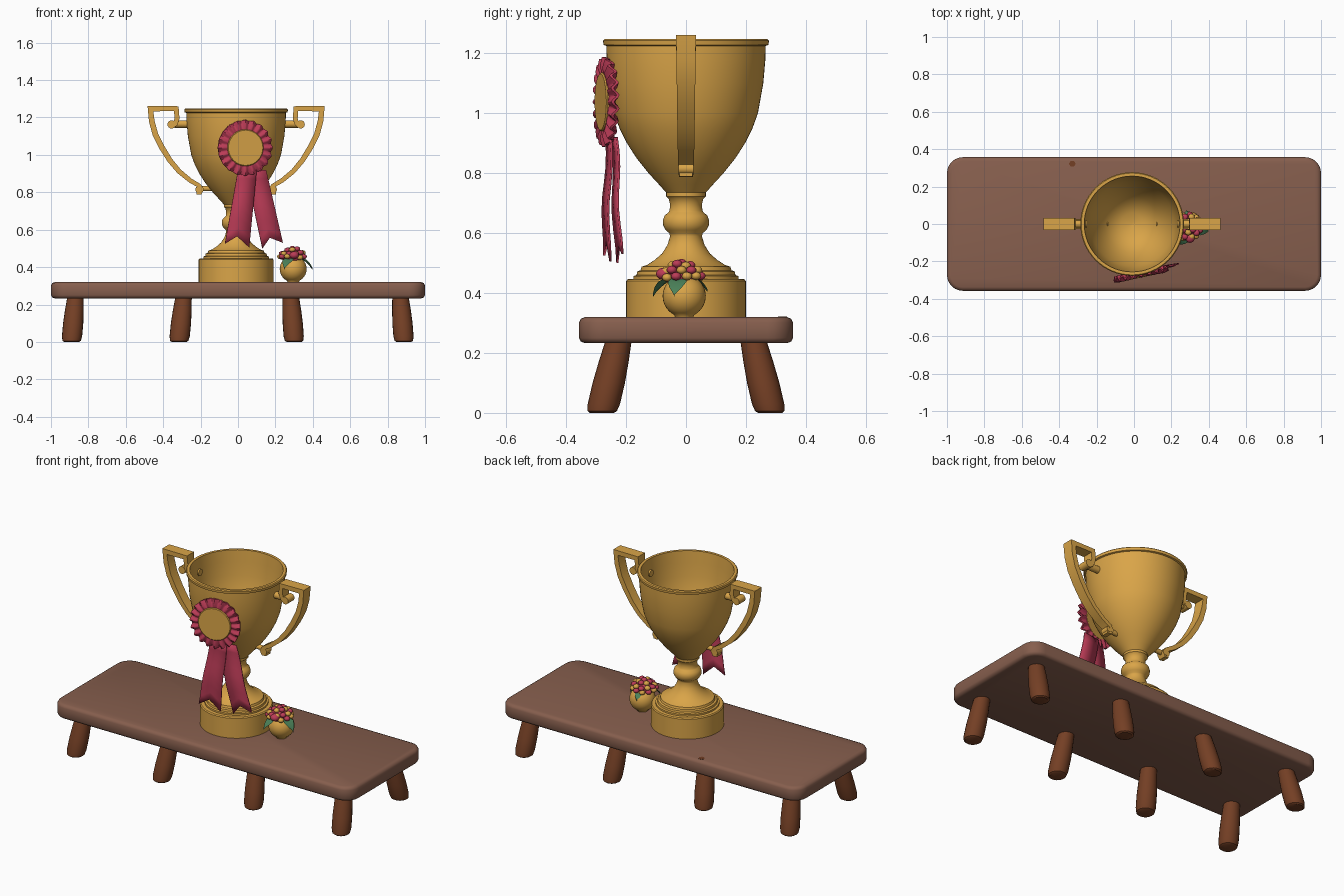
import bpy, bmesh, math, random
from mathutils import Vector, Matrix

if "Cube" in bpy.data.objects:
    bpy.data.objects.remove(bpy.data.objects["Cube"])
random.seed(4)


def material(name, c):
    m = bpy.data.materials.new(name)
    m.diffuse_color = (*c, 1)
    m.use_nodes = True
    m.node_tree.nodes["Principled BSDF"].inputs["Base Color"].default_value = m.diffuse_color
    return m


GOLD = material("gold", (0.70, 0.375, 0.065))
RED = material("crimson", (0.50, 0.045, 0.095))
GREEN = material("leaf green", (0.07, 0.22, 0.10))
WOOD = material("table brown", (0.24, 0.113, 0.075))
LEG = material("leg brown", (0.175, 0.05, 0.018))
CX = -0.01  # cup axis


def finish(name, bm, mat, angle=35):
    bmesh.ops.recalc_face_normals(bm, faces=bm.faces)
    me = bpy.data.meshes.new(name)
    bm.to_mesh(me)
    bm.free()
    ob = bpy.data.objects.new(name, me)
    bpy.context.collection.objects.link(ob)
    me.materials.append(mat)
    bpy.ops.object.select_all(action='DESELECT')
    ob.select_set(True)
    bpy.context.view_layer.objects.active = ob
    bpy.ops.object.shade_smooth_by_angle(angle=math.radians(angle))
    return ob


def loft(name, rings, mat, loop=False, angle=35):
    """Skin a list of point rings, capped at the ends unless looped."""
    bm = bmesh.new()
    vs = [[bm.verts.new(p) for p in r] for r in rings]
    n = len(vs[0])
    pairs = list(zip(vs, vs[1:])) + ([(vs[-1], vs[0])] if loop else [])
    for a, b in pairs:
        for i in range(n):
            j = (i + 1) % n
            bm.faces.new((a[i], a[j], b[j], b[i]))
    if not loop:
        bm.faces.new(vs[0])
        bm.faces.new(vs[-1])
    return finish(name, bm, mat, angle)


def circle(cx, cy, z, r, n):
    return [(cx + r * math.cos(2 * math.pi * i / n), cy + r * math.sin(2 * math.pi * i / n), z) for i in range(n)]


def lathe(name, prof, mat, cx, cy, n=64):
    return loft(name, [circle(cx, cy, z, r, n) for r, z in prof], mat)


def rod(name, center, axis, r, length, mat):
    rot = Vector((0, 0, 1)).rotation_difference(Vector(axis)).to_matrix().to_4x4()
    bm = bmesh.new()
    bmesh.ops.create_cone(bm, cap_ends=True, segments=24, radius1=r, radius2=r, depth=length,
                          matrix=Matrix.Translation(center) @ rot)
    return finish(name, bm, mat)


# Table top: rounded rectangle slab with softened edges
def slab(inset, z, rad=0.085):
    pts = []
    for k, (sx, sy) in enumerate(((1, 1), (-1, 1), (-1, -1), (1, -1))):
        for i in range(7):
            a = math.pi / 2 * (k + i / 6)
            pts.append((sx * (1 - rad) + (rad - inset) * math.cos(a),
                        sy * (0.357 - rad) + (rad - inset) * math.sin(a), z))
    return pts


loft("table_top", [slab(i, z) for i, z in ((0.02, 0.233), (0.006, 0.238), (0, 0.25), (0, 0.302),
                                           (0.006, 0.314), (0.02, 0.32))], WOOD, angle=50)
# Worn chip at the back edge
loft("worn_chip", [circle(-0.33, 0.322, z, 0.018, 6) for z in (0.318, 0.3215)], LEG).scale.x = 1

# Eight splayed legs
for i, (xb, xt) in enumerate(((-0.89, -0.868), (-0.315, -0.29), (0.3, 0.282), (0.887, 0.868))):
    for s in (-1, 1):
        rings = []
        for z, r in ((0, 0.04), (0.006, 0.049), (0.03, 0.054), (0.1, 0.054), (0.17, 0.05), (0.25, 0.043)):
            t = z / 0.25
            rings.append(circle(xb + (xt - xb) * t, s * (0.281 - 0.058 * t), z, r, 20))
        loft(f"leg_{i}_{'front' if s < 0 else 'back'}", rings, LEG)

# Trophy cup with stepped base, knob stem and hollow bowl
lathe("trophy_cup", [
    (0.001, 0.318), (0.2, 0.318), (0.2, 0.44), (0.195, 0.446), (0.175, 0.447), (0.175, 0.457), (0.165, 0.46),
    (0.163, 0.472), (0.152, 0.476), (0.148, 0.488), (0.13, 0.494), (0.105, 0.51), (0.08, 0.532), (0.062, 0.56),
    (0.053, 0.59), (0.056, 0.6), (0.068, 0.61), (0.076, 0.626), (0.077, 0.642), (0.072, 0.658), (0.06, 0.668),
    (0.055, 0.675), (0.053, 0.695), (0.058, 0.715), (0.066, 0.722), (0.066, 0.735), (0.09, 0.762),
    (0.125, 0.8), (0.165, 0.85), (0.197, 0.9), (0.222, 0.95), (0.24, 1.0), (0.258, 1.1), (0.265, 1.18),
    (0.266, 1.225), (0.275, 1.228), (0.277, 1.243), (0.272, 1.248), (0.256, 1.248), (0.25, 1.18), (0.243, 1.1),
    (0.225, 1.0), (0.182, 0.9), (0.15, 0.85), (0.11, 0.805), (0.06, 0.78), (0.001, 0.77)], GOLD, CX, 0)

# Square-section scroll handles, as (x, z, thickness, half depth)
path = [(0.212, 0.797, 0.016, 0.022), (0.192, 0.797, 0.018, 0.024), (0.183, 0.815, 0.02, 0.025),
        (0.197, 0.835, 0.022, 0.026), (0.245, 0.863, 0.024, 0.027), (0.305, 0.912, 0.026, 0.028),
        (0.355, 0.972, 0.028, 0.029), (0.397, 1.04, 0.03, 0.03), (0.432, 1.11, 0.03, 0.031),
        (0.451, 1.18, 0.03, 0.032), (0.458, 1.247, 0.028, 0.033), (0.32, 1.247, 0.026, 0.033),
        (0.316, 1.195, 0.026, 0.03), (0.325, 1.165, 0.024, 0.028), (0.347, 1.15, 0.02, 0.026)]
for s, side in ((1, "right"), (-1, "left")):
    rings = []
    pv = [Vector(p[:2]) for p in path]
    for k, (x, z, t, w) in enumerate(path):
        d1 = (pv[k] - pv[k - 1]).normalized() if k else (pv[1] - pv[0]).normalized()
        d2 = (pv[k + 1] - pv[k]).normalized() if k < len(pv) - 1 else d1
        n1, n2 = Vector((-d1.y, d1.x)), Vector((-d2.y, d2.x))
        n = (n1 + n2) / (1 + n1.dot(n2)) * t / 2
        rings.append([(CX + s * (x + e * n.x), y, z + e * n.y) for e, y in ((1, w), (1, -w), (-1, -w), (-1, w))])
    loft(side + "_handle", rings, GOLD)
    rod(side + "_upper_scroll", (CX + s * 0.345, 0, 1.163), (0, 1, 0), 0.022, 0.06, GOLD)
    rod(side + "_lower_scroll", (CX + s * 0.2, 0, 0.815), (0, 1, 0), 0.018, 0.05, GOLD)
    rod(side + "_upper_peg", (CX + s * 0.285, 0, 1.165), (1, 0, 0), 0.02, 0.09, GOLD)
    rod(side + "_lower_peg", (CX + s * 0.16, 0, 0.82), (1, 0, 0), 0.014, 0.06, GOLD)

# Rosette: pleated ring and gold disc, turned a little to the left
TILT = math.radians(12)


def on_rosette(r, a, d):
    u = r * math.cos(a)
    return (0.037 + u * math.cos(TILT) + d * math.sin(TILT), -0.267 + u * math.sin(TILT) - d * math.cos(TILT),
            1.038 + r * math.sin(a))


N = 120
rings = []
for i in range(N):
    a = 2 * math.pi * i / N
    w = math.cos(20 * a)
    rings.append([on_rosette(r, a, d) for r, d in (
        (0.09, -0.01), (0.12, -0.012 + 0.006 * w), (0.147 + 0.003 * w, -0.006 + 0.01 * w),
        (0.147 + 0.003 * w, 0.004 + 0.01 * w), (0.12, 0.014 + 0.007 * w), (0.09, 0.012))])
loft("rosette_pleats", rings, RED, loop=True, angle=50)
loft("rosette_disc", [[on_rosette(r, 2 * math.pi * i / 40, d) for i in range(40)]
                      for r, d in ((0.098, -0.012), (0.098, 0.015), (0.094, 0.019))], GOLD)

# Two swallow-tailed ribbons: top left/right, bottom left/notch/right
for name, tl, tr, bl, bn, br, off in (
        ("left_ribbon", (0.0, 0.92), (0.10, 0.92), (-0.07, 0.525), (-0.005, 0.565), (0.06, 0.505), -0.008),
        ("right_ribbon", (0.04, 0.92), (0.15, 0.92), (0.13, 0.5), (0.17, 0.557), (0.24, 0.53), 0.004)):
    bm = bmesh.new()
    tm = ((tl[0] + tr[0]) / 2, 0.92)
    rows = []
    for k in range(9):
        t = k / 8
        row = []
        for p, q in ((tl, bl), (tm, bn), (tr, br)):
            x, z = p[0] + (q[0] - p[0]) * t, p[1] + (q[1] - p[1]) * t
            row.append(bm.verts.new((x, -0.253 + off + (x - 0.037) * 0.16 + 0.005 * math.sin(t * 8), z)))
        rows.append(row)
    for a, b in zip(rows, rows[1:]):
        for i in (0, 1):
            bm.faces.new((a[i], a[i + 1], b[i + 1], b[i]))
    m = finish(name, bm, RED).modifiers.new("thickness", 'SOLIDIFY')
    m.thickness, m.offset = 0.007, 0

# Round flower pot
PX, PY = 0.295, -0.006
lathe("flower_pot", [(0.001, 0.319), (0.03, 0.319)] +
      [(0.072 * math.cos(a), 0.39 + 0.071 * math.sin(a)) for a in [math.radians(d) for d in range(-62, 90, 9)]],
      GOLD, PX, PY, 32)


# Dome of crimson and gold buds
def bud(name, loc, r, mat):
    bm = bmesh.new()
    bmesh.ops.create_icosphere(bm, subdivisions=2, radius=r,
                               matrix=Matrix.Translation(loc) @ Matrix.Diagonal((1, 1, 0.8, 1)))
    finish(name, bm, mat, 60)


FX, FY = 0.29, -0.015
for ring, (cnt, r, z) in enumerate(((1, 0, 0.502), (6, 0.029, 0.494), (10, 0.055, 0.474), (11, 0.064, 0.455))):
    for i in range(cnt):
        a = 2 * math.pi * (i + 0.5 * ring) / cnt
        bud(f"bud_{ring}_{i}", (FX + r * math.cos(a), FY + r * math.sin(a), z + random.uniform(-0.004, 0.004)),
            0.0175, GOLD if (i + ring) % 2 else RED)
bud("flower_core", (FX, FY, 0.455), 0.056, RED)
bud("front_bloom", (0.30, -0.075, 0.464), 0.026, RED)

# Drooping leaves
for i, (ang, x, y) in enumerate(((-120, 0.285, -0.045), (-15, 0.325, -0.02), (100, 0.29, 0.02))):
    c, s = math.cos(math.radians(ang)), math.sin(math.radians(ang))
    size = 1 if i < 2 else 0.7
    rings = []
    for t, w in ((0, 0.006), (0.25, 0.026), (0.5, 0.032), (0.75, 0.022), (1, 0.002)):
        l, z = 0.075 * t * size, 0.447 - 0.055 * t * t * size
        rings.append([(x + c * l - s * v * size, y + s * l + c * v * size, z + h)
                      for v, h in ((-w, 0.004), (0, 0.002), (w, 0.004), (0, -0.005))])
    loft(f"leaf_{i}", rings, GREEN, angle=50)
